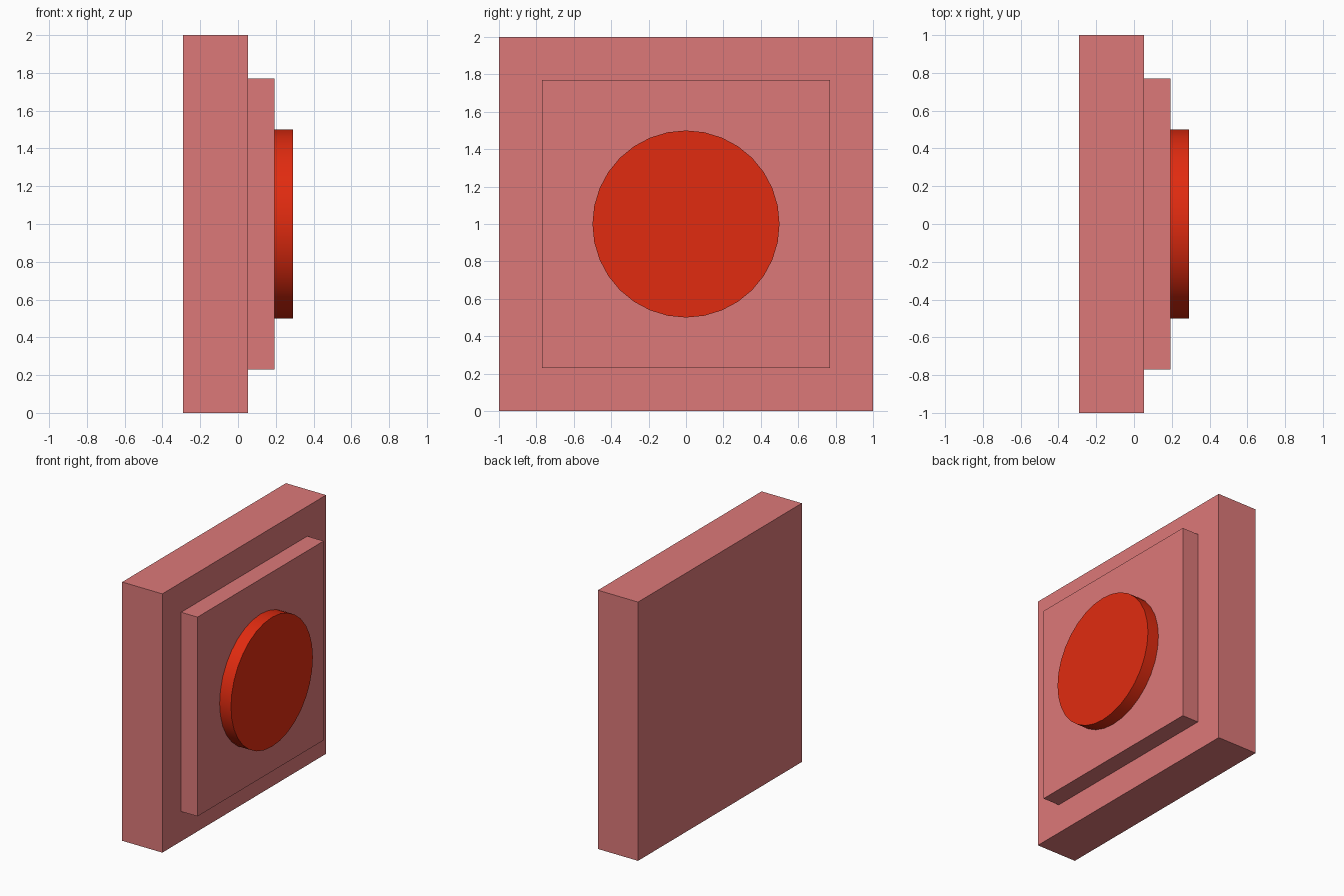
import bpy, math

if "Cube" in bpy.data.objects:
    bpy.data.objects.remove(bpy.data.objects["Cube"])


def material(name, rgb):
    m = bpy.data.materials.new(name)
    m.diffuse_color = (*rgb, 1.0)
    m.use_nodes = True
    m.node_tree.nodes["Principled BSDF"].inputs["Base Color"].default_value = m.diffuse_color
    return m


pink = material("pink_plate", (0.72, 0.19, 0.19))
red = material("red_button", (0.75, 0.024, 0.005))


def plate(name, x0, x1, half):
    # Square plate facing +x, centred at z = 1
    bpy.ops.mesh.primitive_cube_add(size=1, location=((x0 + x1) / 2, 0, 1))
    o = bpy.context.object
    o.name = name
    o.scale = (x1 - x0, 2 * half, 2 * half)
    bpy.ops.object.transform_apply(location=False, rotation=False, scale=True)
    o.data.materials.append(pink)


# Stepped square plates
plate("base_plate", -0.29, 0.053, 1.0)
plate("raised_plate", 0.053, 0.193, 0.77)

# Round push button
bpy.ops.mesh.primitive_cylinder_add(vertices=32, radius=0.5, depth=0.097,
                                    location=(0.2415, 0, 1),
                                    rotation=(0, math.pi / 2, 0))
button = bpy.context.object
button.name = "round_button"
button.data.materials.append(red)
bpy.ops.object.shade_smooth_by_angle(angle=math.radians(30))
